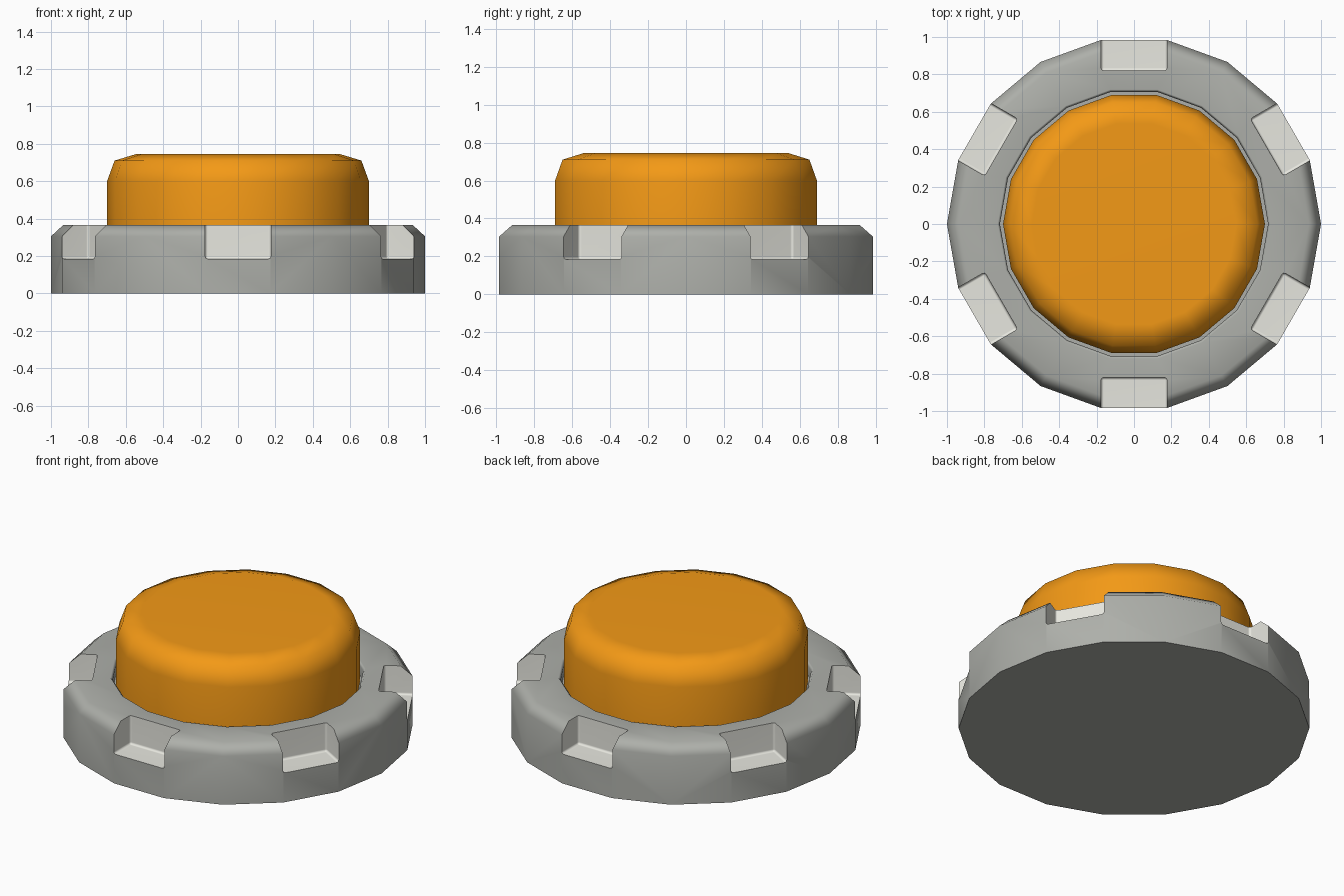
import bpy, bmesh
from math import pi, cos, sin, radians
from mathutils import Matrix

if "Cube" in bpy.data.objects:
    bpy.data.objects.remove(bpy.data.objects["Cube"])

SIDES = 18


def material(name, color):
    m = bpy.data.materials.new(name)
    m.diffuse_color = (*color, 1)
    m.use_nodes = True
    m.node_tree.nodes["Principled BSDF"].inputs["Base Color"].default_value = m.diffuse_color
    return m


def add_object(name, bm, mat):
    bmesh.ops.recalc_face_normals(bm, faces=bm.faces[:])
    me = bpy.data.meshes.new(name)
    bm.to_mesh(me)
    bm.free()
    me.materials.append(mat)
    ob = bpy.data.objects.new(name, me)
    bpy.context.collection.objects.link(ob)
    return ob


def lathe(name, profile, mat):
    """Spin a (radius, z) profile into a closed faceted solid."""
    bm = bmesh.new()
    rings = [[bm.verts.new((r * cos(2 * pi * i / SIDES), r * sin(2 * pi * i / SIDES), z))
              for i in range(SIDES)] for r, z in profile]
    for a, b in zip(rings, rings[1:]):
        for i in range(SIDES):
            j = (i + 1) % SIDES
            bm.faces.new((a[i], a[j], b[j], b[i]))
    bm.faces.new(rings[0][::-1])
    bm.faces.new(rings[-1])
    return add_object(name, bm, mat)


def select(ob):
    bpy.ops.object.select_all(action='DESELECT')
    ob.select_set(True)
    bpy.context.view_layer.objects.active = ob


def smooth(ob, angle):
    select(ob)
    bpy.ops.object.shade_smooth_by_angle(angle=radians(angle))
    wn = ob.modifiers.new("weighted_normals", 'WEIGHTED_NORMAL')
    wn.keep_sharp = True


grey = material("grey", (0.42, 0.43, 0.40))
pale = material("pale", (0.80, 0.80, 0.74))
orange = material("orange", (0.90, 0.32, 0.008))

# Base ring with a shallow well for the button
base = lathe("base_ring", [(1, 0), (1, 0.305), (0.935, 0.365), (0.73, 0.365),
                           (0.717, 0.35), (0.717, 0.29)], grey)

# Six rounded blocks that cut the rim notches
bm = bmesh.new()
for k in range(6):
    place = (Matrix.Rotation(radians(30 + 60 * k), 4, 'Z')
             @ Matrix.Translation((0.97, 0, 0.345))
             @ Matrix.Diagonal((0.30, 0.352, 0.32, 1)))
    bmesh.ops.create_cube(bm, size=1, matrix=place)
bmesh.ops.bevel(bm, geom=bm.edges[:], offset=0.014, segments=2, profile=0.5,
                affect='EDGES')
cutter = add_object("notch_cutter", bm, pale)
cutter.hide_render = True

cut = base.modifiers.new("notches", 'BOOLEAN')
cut.operation = 'DIFFERENCE'
cut.solver = 'EXACT'
cut.material_mode = 'TRANSFER'
cut.object = cutter
select(base)
bpy.ops.object.modifier_apply(modifier=cut.name)
bpy.data.objects.remove(cutter)
smooth(base, 50)

# Push button with a rounded top edge
button = lathe("push_button", [(0.70, 0.29), (0.70, 0.6), (0.66, 0.71), (0.545, 0.745)],
               orange)
smooth(button, 60)
